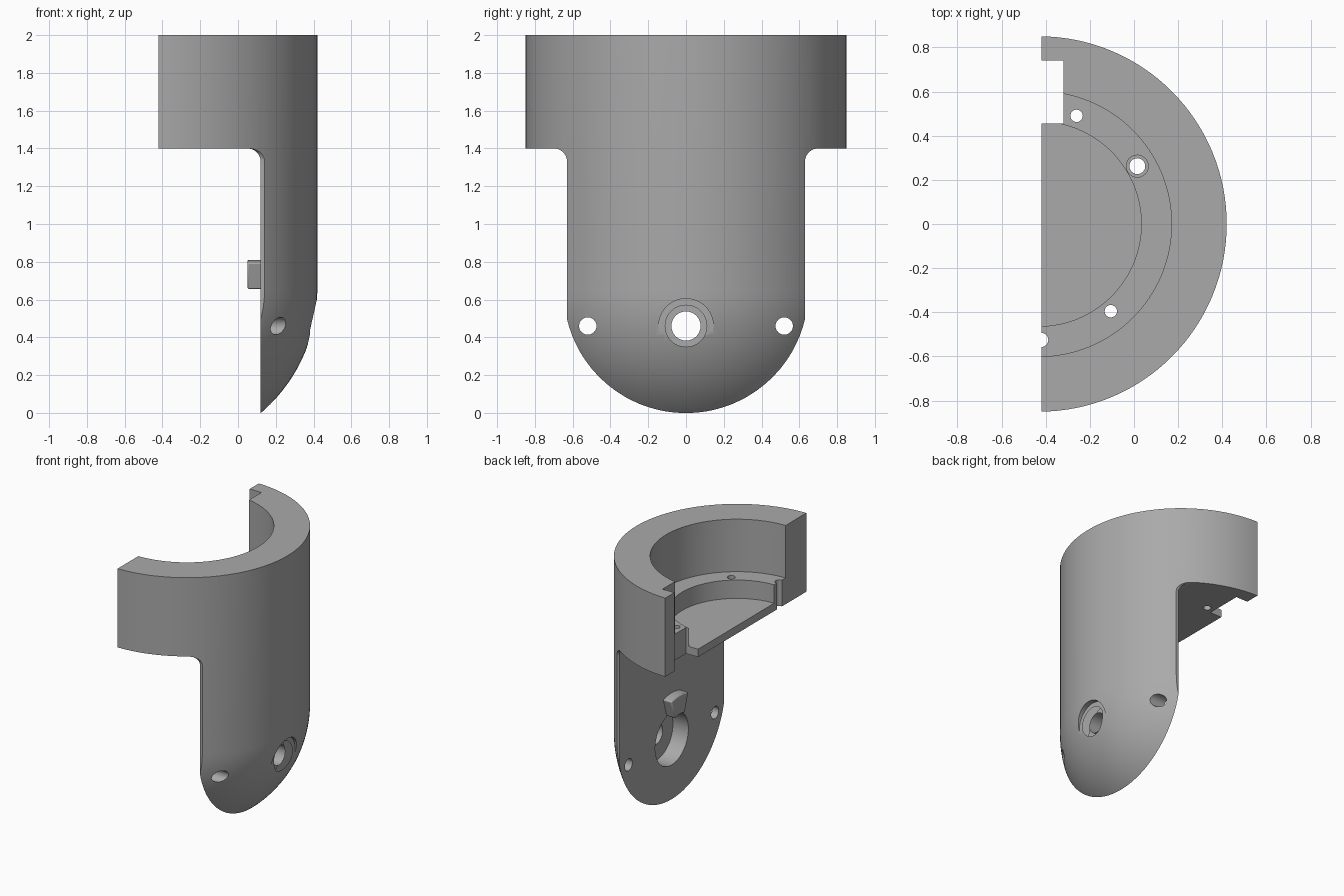
import bpy, bmesh
from math import sin, cos, pi, radians
from mathutils import Vector, Matrix

cube = bpy.data.objects.get("Cube")
if cube:
    bpy.data.objects.remove(cube, do_unlink=True)

AXIS_X = -0.43      # centre line of the round outer shell
R_OUT = 0.85
R_BORE = 0.60
R_FLOOR = 0.463
DOME_Z = 0.647
BORE_Z = 0.46       # height of the lower holes
SEG = 128

grey = bpy.data.materials.new("plain_grey")
grey.use_nodes = True
grey.diffuse_color = (0.4, 0.4, 0.4, 1)
grey.node_tree.nodes["Principled BSDF"].inputs["Base Color"].default_value = (0.4, 0.4, 0.4, 1)


def make_object(name, bm):
    bmesh.ops.recalc_face_normals(bm, faces=bm.faces)
    mesh = bpy.data.meshes.new(name)
    bm.to_mesh(mesh)
    bm.free()
    mesh.materials.append(grey)
    ob = bpy.data.objects.new(name, mesh)
    bpy.context.collection.objects.link(ob)
    return ob


def prism(name, points, place, start, end):
    """Extrude a 2D outline; place(u, v, w) maps it into space."""
    bm = bmesh.new()
    face = bm.faces.new([bm.verts.new(place(u, v, start)) for u, v in points])
    out = bmesh.ops.extrude_face_region(bm, geom=[face])
    verts = [g for g in out["geom"] if isinstance(g, bmesh.types.BMVert)]
    shift = Vector(place(0, 0, end)) - Vector(place(0, 0, start))
    bmesh.ops.translate(bm, verts=verts, vec=shift)
    return make_object(name, bm)


def along_x(u, v, w):
    return (w, u, v)


def along_y(u, v, w):
    return (u, w, v)


def along_z(u, v, w):
    return (u, v, w)


def arc(cu, cv, r, a, b, n):
    steps = [radians(a + (b - a) * i / n) for i in range(n + 1)]
    return [(cu + r * cos(t), cv + r * sin(t)) for t in steps]


def rod(place, cu, cv, r, start, end, n=40):
    return prism("cutter", arc(cu, cv, r, 0, 360, n)[:-1], place, start, end)


def rect(u0, u1, v0, v1):
    return [(u0, v0), (u1, v0), (u1, v1), (u0, v1)]


def boolean(target, tool, operation="DIFFERENCE"):
    tool.hide_render = True
    mod = target.modifiers.new("cut", "BOOLEAN")
    mod.operation = operation
    mod.solver = "EXACT"
    mod.object = tool
    bpy.context.view_layer.objects.active = target
    bpy.ops.object.modifier_apply(modifier=mod.name)
    bpy.data.objects.remove(tool, do_unlink=True)


# Outer shell: cylinder with a spherical lower end
bm = bmesh.new()
outline = arc(0, DOME_Z, R_OUT, -90, 0, 28) + [(R_OUT, 2.0), (0, 2.0)]
outline[0] = (0, DOME_Z - R_OUT)
verts = [bm.verts.new((AXIS_X + r, 0, z)) for r, z in outline]
edges = [bm.edges.new(pair) for pair in zip(verts, verts[1:])]
bmesh.ops.spin(bm, geom=verts + edges, cent=(AXIS_X, 0, 0), axis=(0, 0, 1),
               angle=2 * pi, steps=SEG)
bmesh.ops.remove_doubles(bm, verts=bm.verts, dist=1e-5)
body = make_object("bracket_body", bm)

# Keep the cup above and the flat-backed arm below, with a fillet between
side = [(-0.42, 2.1), (-0.42, 1.4)] + arc(0.05, 1.33, 0.07, 90, 0, 8)
side += [(0.12, -0.3), (0.6, -0.3), (0.6, 2.1)]
boolean(body, prism("keep_region", side, along_y, -1, 1), "INTERSECT")

# Trim the thin arm edges
for s in (-1, 1):
    trim = [(s * u, v) for u, v in
            [(0.63, -0.3)] + arc(0.70, 1.33, 0.07, 180, 100, 8) + [(1, 1.399), (1, -0.3)]]
    boolean(body, prism("cutter", trim, along_x, 0.04, 0.6))

# Cup bore, sunken floor and end notch
boolean(body, rod(along_z, AXIS_X, 0, R_BORE, 1.6, 2.2, SEG))
boolean(body, rod(along_z, AXIS_X, 0, R_FLOOR, 1.46, 2.2, SEG))
boolean(body, prism("cutter", rect(-0.6, -0.32, 0.455, 0.74), along_z, 1.2, 2.2))

# Screw holes in the shelf
for x, y, r in [(0.015, 0.262, 0.036), (-0.105, -0.395, 0.028),
                (-0.26, 0.49, 0.028), (-0.42, -0.525, 0.032)]:
    boolean(body, rod(along_z, x, y, r, 1.2, 1.8, 24))
boolean(body, rod(along_z, 0.015, 0.262, 0.05, 1.5, 1.8, 24))

# Arm: side holes, centre hole, inner pocket and stepped outer recess
for y in (-0.52, 0.52):
    boolean(body, rod(along_x, y, BORE_Z, 0.046, 0, 0.6, 32))
for r, start, end in [(0.077, 0, 0.6), (0.2, 0, 0.25), (0.145, 0.38, 0.6), (0.11, 0.345, 0.6)]:
    boolean(body, rod(along_x, 0, BORE_Z, r, start, end, 48))

# Locating key above the pocket
wedge = arc(0, BORE_Z, 0.35, 73, 107, 8) + arc(0, BORE_Z, 0.203, 107, 73, 6)
key = prism("locating_key", wedge, along_x, 0.05, 0.14)
bevel = key.modifiers.new("soft_edges", "BEVEL")
bevel.width = 0.008
bevel.segments = 2

# Smooth shading with sharp edges kept
for ob in (body, key):
    bpy.ops.object.select_all(action="DESELECT")
    ob.select_set(True)
    bpy.context.view_layer.objects.active = ob
    bpy.ops.object.shade_smooth_by_angle(angle=radians(30))
